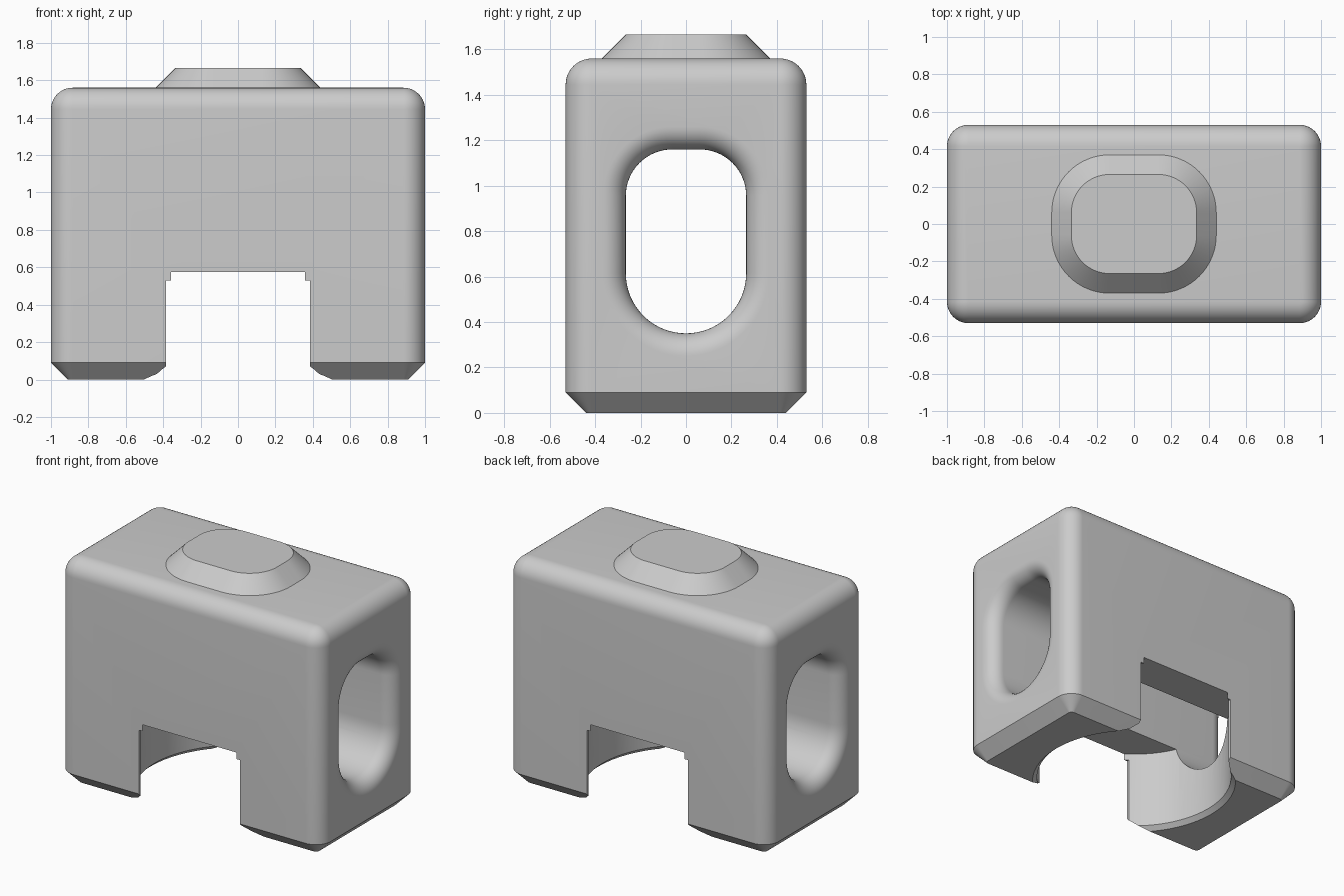
import bpy, bmesh
from math import cos, sin, pi
from mathutils import Vector

cube = bpy.data.objects.get("Cube")
if cube:
    bpy.data.objects.remove(cube, do_unlink=True)

grey = bpy.data.materials.new("light_grey")
grey.use_nodes = True
grey.diffuse_color = (0.6, 0.6, 0.6, 1)
grey.node_tree.nodes["Principled BSDF"].inputs["Base Color"].default_value = grey.diffuse_color


def rounded(u0, u1, v0, v1, low_r, high_r, grow=0.0, steps=16):
    """Rounded rectangle, offset outwards by grow; the low and high v ends have own radii."""
    points = []
    for k, (u, v, r) in enumerate([(u1, v1, high_r), (u0, v1, high_r),
                                   (u0, v0, low_r), (u1, v0, low_r)]):
        su, sv = (1 if u == u1 else -1), (1 if v == v1 else -1)
        for i in range(steps + 1):
            a = (k + i / steps) * pi / 2
            points.append((u - su * r + (r + grow) * cos(a),
                           v - sv * r + (r + grow) * sin(a)))
    return points


def loft(name, rings, place):
    """Skin a stack of (level, outline) rings and cap both ends."""
    bm = bmesh.new()
    loops = [[bm.verts.new(place(u, v, level)) for u, v in outline]
             for level, outline in rings]
    for a, b in zip(loops, loops[1:]):
        for i in range(len(a)):
            j = (i + 1) % len(a)
            bm.faces.new((a[i], a[j], b[j], b[i]))
    bm.faces.new(loops[0][::-1])
    bm.faces.new(loops[-1])
    bmesh.ops.remove_doubles(bm, verts=bm.verts, dist=1e-5)
    bmesh.ops.recalc_face_normals(bm, faces=bm.faces)
    mesh = bpy.data.meshes.new(name)
    bm.to_mesh(mesh)
    bm.free()
    mesh.materials.append(grey)
    obj = bpy.data.objects.new(name, mesh)
    bpy.context.collection.objects.link(obj)
    return obj


def select(obj):
    bpy.ops.object.select_all(action="DESELECT")
    obj.select_set(True)
    bpy.context.view_layer.objects.active = obj


def cut(target, cutter):
    mod = target.modifiers.new("cut", "BOOLEAN")
    mod.operation, mod.solver, mod.object = "DIFFERENCE", "EXACT", cutter
    select(target)
    bpy.ops.object.modifier_apply(modifier=mod.name)
    bpy.data.objects.remove(cutter, do_unlink=True)


def upright(u, v, level):
    return Vector((u, v, level))


def sideways(u, v, level):
    return Vector((level, u, v))


# Body: rounded sides and top, chamfered foot
R, TOP, CHAMFER, ARC = 0.115, 1.56, 0.09, 10


def body_outline(grow):
    return rounded(-1, 1, -0.53, 0.53, R, R, grow)


rings = [(0, body_outline(-CHAMFER)), (CHAMFER, body_outline(0))]
for i in range(ARC + 1):
    a = i / ARC * pi / 2
    rings.append((TOP - R + R * sin(a), body_outline(R * cos(a) - R)))
body = loft("body", rings, upright)

# Side-to-side tunnel with flared mouths
FLARE = 0.1


def tunnel_outline(grow):
    return rounded(-0.265, 0.265, 0.35, 1.16, 0.265, 0.205, grow)


half = [(1 - FLARE * (1 - sin(i / ARC * pi / 2)),
         tunnel_outline(FLARE * (1 - cos(i / ARC * pi / 2)))) for i in range(ARC + 1)]
half.append((1.05, tunnel_outline(FLARE)))
cut(body, loft("tunnel_cutter", [(-x, o) for x, o in reversed(half)] + half, sideways))

# Round pocket from below, with a small chamfer at its rim
POCKET = 0.64
pocket = [(z, rounded(-r, r, -r, r, r, r)) for z, r in
          [(-0.03, POCKET + 0.06), (0.03, POCKET), (0.575, POCKET)]]
cut(body, loft("pocket_cutter", pocket, upright))

# Slot trimming the thin edges of the pocket at front and back
slot = [(-0.385, -0.7), (0.385, -0.7), (0.385, 0.7), (-0.385, 0.7)]
cut(body, loft("slot_cutter", [(-0.1, slot), (0.53, slot)], upright))

# Raised tapered button on the top
def button_outline(grow):
    return rounded(-0.335, 0.335, -0.265, 0.265, 0.205, 0.205, grow)


button = loft("top_button", [(TOP - 0.01, button_outline(0.105)), (TOP, button_outline(0.105)),
                             (TOP + 0.105, button_outline(0))], upright)

for part in (body, button):
    select(part)
    bpy.ops.object.shade_smooth_by_angle(angle=pi / 7)
